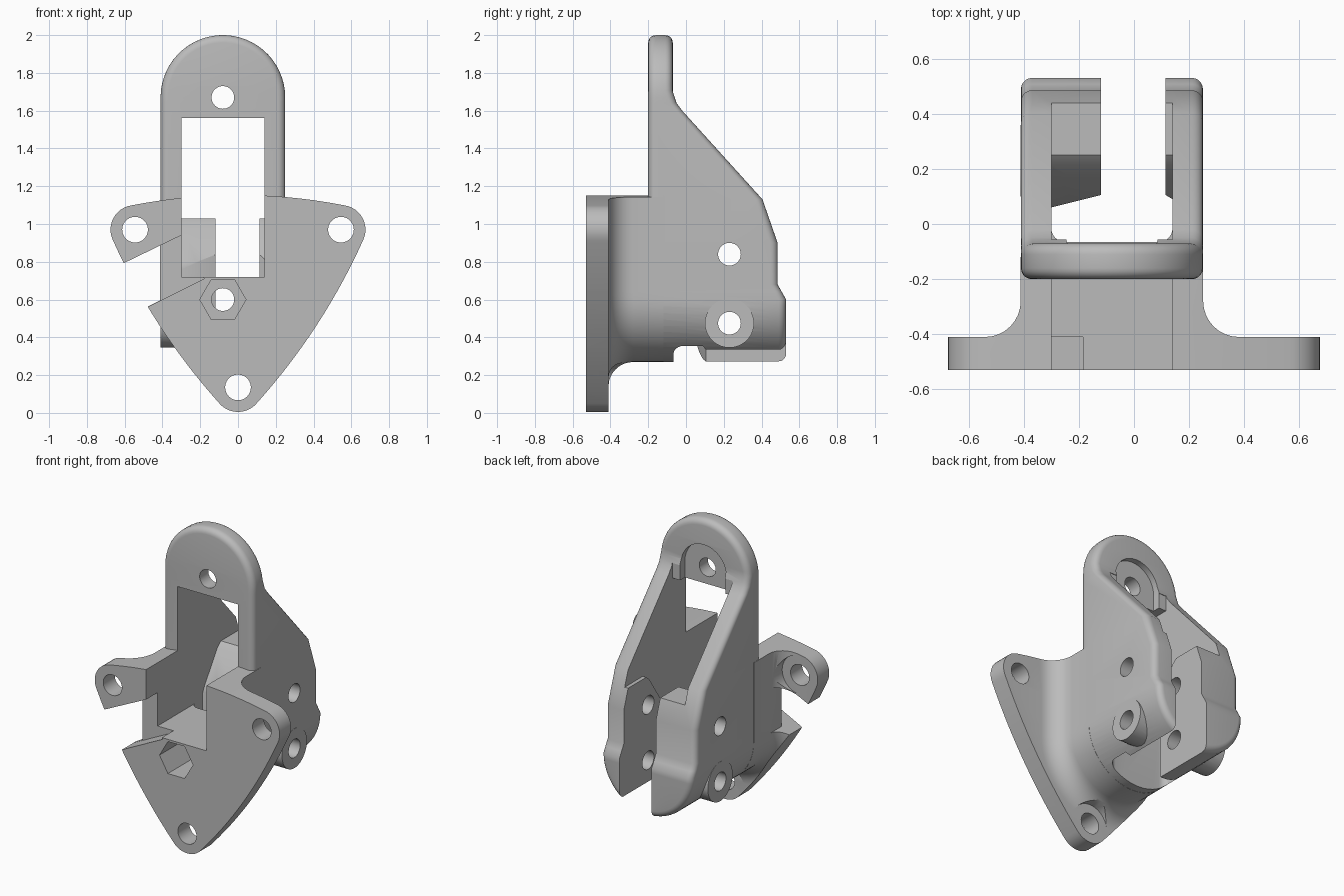
import bpy, bmesh
from math import sin, cos, radians, pi

if "Cube" in bpy.data.objects:
    bpy.data.objects.remove(bpy.data.objects["Cube"])

CX = -0.08          # centre line of the housing
R = 0.33            # housing half width
LOW, HIGH = 0.60, 1.67
BOLT_HOLES = [(-0.545, 0.97), (0.545, 0.97), (0, 0.135)]


def make_object(name, verts, faces):
    mesh = bpy.data.meshes.new(name)
    mesh.from_pydata(verts, [], faces)
    bm = bmesh.new()
    bm.from_mesh(mesh)
    bmesh.ops.recalc_face_normals(bm, faces=bm.faces)
    bm.to_mesh(mesh)
    bm.free()
    obj = bpy.data.objects.new(name, mesh)
    bpy.context.collection.objects.link(obj)
    return obj


def prism(name, pts, axis, a, b):
    """Extrude a 2D outline along an axis from a to b."""
    place = {"x": lambda p, d: (d, p[0], p[1]),
             "y": lambda p, d: (p[0], d, p[1]),
             "z": lambda p, d: (p[0], p[1], d)}[axis]
    n = len(pts)
    verts = [place(p, d) for d in (a, b) for p in pts]
    faces = [tuple(range(n)), tuple(range(n, 2 * n))]
    faces += [(i, (i + 1) % n, n + (i + 1) % n, n + i) for i in range(n)]
    return make_object(name, verts, faces)


def arc(cx, cy, r, a0, a1, steps):
    angles = [radians(a0 + (a1 - a0) * i / steps) for i in range(steps + 1)]
    return [(cx + r * cos(a), cy + r * sin(a)) for a in angles]


def rod(name, c, r, axis, a, b, sides=40):
    return prism(name, arc(c[0], c[1], r, 0, 360, sides)[:-1], axis, a, b)


def combine(obj, tool, operation="DIFFERENCE"):
    mod = obj.modifiers.new("combine", "BOOLEAN")
    mod.operation, mod.solver, mod.object = operation, "EXACT", tool
    graph = bpy.context.evaluated_depsgraph_get()
    mesh = bpy.data.meshes.new_from_object(obj.evaluated_get(graph))
    obj.modifiers.clear()
    obj.data = mesh
    bpy.data.objects.remove(tool)


# Rows of the long rounded outline, each as (cosine, sine, centre height)
STEPS = 14
quarter = [radians(87 * i / STEPS) for i in range(STEPS + 1)]
rows = [(cos(a), -sin(a), LOW) for a in reversed(quarter)]
rows += [(1, 0, z) for z in (0.64, 0.68, 0.9, 1.13, 1.6, 1.64)]
rows += [(cos(a), sin(a), HIGH) for a in quarter]


def loft(name, rings):
    """Skin rings of the rounded outline, each given as (offset, depth rule)."""
    verts, faces, n = [], [], len(rows)
    for off, depth in rings:
        side = [((R + off) * c, cz + (R + off) * s) for c, s, cz in rows]
        verts += [(CX - w, depth(z), z) for w, z in side]
        verts += [(CX + w, depth(z), z) for w, z in reversed(side)]
    loop = 2 * n
    for k in range(len(rings) - 1):
        for i in range(loop):
            j = (i + 1) % loop
            faces.append((k * loop + i, k * loop + j,
                          (k + 1) * loop + j, (k + 1) * loop + i))
    for base in (0, (len(rings) - 1) * loop):
        for i in range(n - 1):
            faces.append(tuple(base + v for v in (i, i + 1, loop - 2 - i, loop - 1 - i)))
    return make_object(name, verts, faces)


# Back edge of the housing as (height, depth)
BACK = [(0, 0.53), (0.60, 0.53), (0.68, 0.485), (0.90, 0.485), (1.13, 0.405),
        (1.60, -0.02), (1.64, -0.05), (1.70, -0.07), (3, -0.07)]


def back(z):
    for (z0, y0), (z1, y1) in zip(BACK, BACK[1:]):
        if z <= z1:
            return y0 + (y1 - y0) * (z - z0) / (z1 - z0)
    return BACK[-1][1]


def at(y):
    return lambda z: y


# Housing with rounded front and back rims
ROUND = 0.04
turn = [i / 5 * pi / 2 for i in range(6)]
rings = [(-ROUND * (1 - sin(t)), at(-0.2 + ROUND * (1 - cos(t)))) for t in turn]
rings += [(-ROUND * (1 - cos(t)), lambda z, t=t: back(z) - ROUND * (1 - sin(t))) for t in turn]
bracket = loft("mounting_bracket", rings)

# Flange plate and its fillet, trimmed to the bulged triangle outline
FILLET = 0.13
bend = [i / 8 * pi / 2 for i in range(9)]
rings = [(2, at(-0.53)), (2, at(-0.41))]
rings += [(0.001 + FILLET * (1 - sin(t)), at(-0.41 + FILLET * (1 - cos(t)))) for t in bend]
rings += [(0.001, at(-0.12))]
flange = loft("flange", rings)

corners = [arc(0.545, 0.97, 0.13, -25, 82, 12), arc(-0.545, 0.97, 0.13, 98, 205, 12),
           arc(0, 0.135, 0.13, 220, 320, 12)]
outline = []
for k, bulge in enumerate((0.055, 0.04, 0.04)):
    outline += corners[k]
    (x0, z0), (x1, z1) = corners[k][-1], corners[(k + 1) % 3][0]
    dx, dz = x1 - x0, z1 - z0
    length = (dx * dx + dz * dz) ** 0.5
    for i in range(1, 14):
        t = i / 14
        h = 4 * t * (1 - t) * bulge / length
        outline.append((x0 + dx * t + dz * h, z0 + dz * t - dx * h))
combine(flange, prism("trim", outline, "y", -0.7, 0), "INTERSECT")
combine(bracket, flange, "UNION")

# Round side bosses
for a, b in ((-0.411, -0.2), (0.1, 0.251)):
    combine(bracket, rod("boss", (0.23, 0.475), 0.13, "x", a, b), "UNION")

# Main cavity and window, leaving two clamp blocks at the back
cavity = [(-0.7, 0.72), (0.04, 0.72), (0.08, 0.8), (0.215, 1.0), (0.25, 1.03), (0.7, 1.03),
          (0.7, 1.72), (-0.06, 1.66), (-0.06, 1.56), (-0.7, 1.56)]
combine(bracket, prism("cavity", cavity, "x", -0.30, 0.14))

# Drop-through gap behind the front block, and the clamp slot
gap = arc(-0.25, -0.015, 0.05, 180, 270, 6) + arc(0.09, -0.015, 0.05, 270, 360, 6)
gap += [(0.14, 0.09), (0.115, 0.105), (-0.12, 0.105), (-0.30, 0.06)]
combine(bracket, prism("gap", gap, "z", -0.1, 1.0))
slot = [(-0.12, 0.05), (0.115, 0.05), (0.115, 0.8), (-0.12, 0.8)]
combine(bracket, prism("slot", slot, "z", -0.1, 1.5))

# Slanted notch through the flange
notch = [(-0.92, 0.64), (-0.28, 0.95), (-0.18, 0.71), (-0.79, 0.405)]
combine(bracket, prism("notch", notch, "y", -0.7, -0.41))
side_notch = [(-0.92, 0.64), (-0.412, 0.886), (-0.412, 0.595), (-0.79, 0.405)]
combine(bracket, prism("side_notch", side_notch, "y", -0.7, -0.2))

# Flange bolt holes with flat seats behind them
for c in BOLT_HOLES:
    combine(bracket, rod("seat", c, 0.129, "y", -0.409, -0.24))
    combine(bracket, rod("bolt_hole", c, 0.068, "y", -0.7, -0.2))

# Nut pocket and screw hole in the front block
combine(bracket, rod("nut_pocket", (CX, 0.6), 0.122, "y", -0.7, -0.25, 6))
combine(bracket, rod("screw_hole", (CX, 0.6), 0.06, "y", -0.7, 0))

# Top tab hole with an open recess behind it
recess = arc(CX, HIGH, 0.165, 0, 180, 20) + [(CX - 0.165, 1.5), (CX + 0.165, 1.5)]
combine(bracket, prism("recess", recess, "y", -0.11, 0.2))
combine(bracket, rod("tab_hole", (CX, HIGH), 0.06, "y", -0.4, 0.1))

# Cross holes through both side walls
for z in (0.84, 0.475):
    combine(bracket, rod("cross_hole", (0.23, z), 0.06, "x", -0.8, 0.8))

# Plain grey finish
grey = bpy.data.materials.new("plain_grey")
grey.use_nodes = True
grey.diffuse_color = (0.5, 0.5, 0.5, 1)
grey.node_tree.nodes["Principled BSDF"].inputs["Base Color"].default_value = (0.5, 0.5, 0.5, 1)
bracket.data.materials.clear()
bracket.data.materials.append(grey)
for face in bracket.data.polygons:
    face.material_index = 0

bpy.ops.object.select_all(action="DESELECT")
bracket.select_set(True)
bpy.context.view_layer.objects.active = bracket
bpy.ops.object.shade_smooth_by_angle(angle=radians(30))
